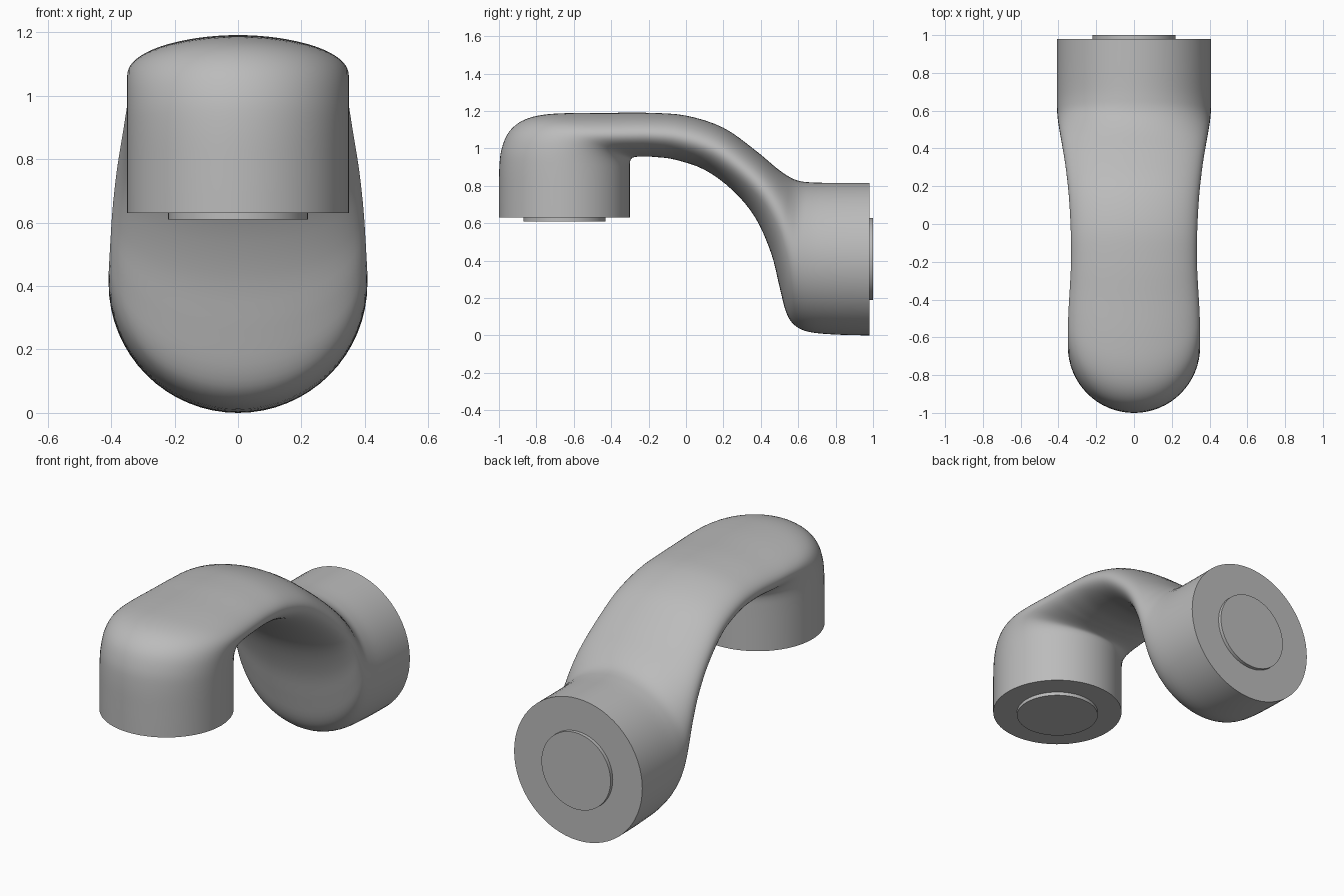
import bpy, bmesh, math
from mathutils import Vector

if "Cube" in bpy.data.objects:
    bpy.data.objects.remove(bpy.data.objects["Cube"])

grey = bpy.data.materials.new("plain grey")
grey.diffuse_color = (0.5, 0.5, 0.5, 1)
grey.use_nodes = True
grey.node_tree.nodes["Principled BSDF"].inputs["Base Color"].default_value = grey.diffuse_color

# Stations along the bend: outer y, outer z, inner y, inner z, half width
STATIONS = [
    (-1.00, 0.63, -0.30, 0.63, 0.35),
    (-1.00, 0.76, -0.30, 0.76, 0.35),
    (-0.998, 0.90, -0.30, 0.87, 0.35),
    (-0.985, 1.00, -0.30, 0.915, 0.35),
    (-0.945, 1.09, -0.297, 0.935, 0.35),
    (-0.87, 1.15, -0.29, 0.947, 0.35),
    (-0.76, 1.18, -0.275, 0.953, 0.349),
    (-0.60, 1.189, -0.25, 0.956, 0.345),
    (-0.40, 1.19, -0.22, 0.956, 0.338),
    (-0.20, 1.19, -0.17, 0.954, 0.333),
    (0.00, 1.175, -0.06, 0.94, 0.335),
    (0.20, 1.11, 0.10, 0.885, 0.345),
    (0.37, 0.99, 0.25, 0.775, 0.363),
    (0.48, 0.898, 0.37, 0.63, 0.382),
    (0.54, 0.855, 0.455, 0.44, 0.395),
    (0.585, 0.832, 0.50, 0.26, 0.402),
    (0.625, 0.822, 0.535, 0.125, 0.406),
    (0.67, 0.818, 0.58, 0.055, 0.408),
    (0.73, 0.816, 0.66, 0.018, 0.408),
    (0.84, 0.816, 0.81, 0.004, 0.408),
    (0.98, 0.816, 0.98, 0.00, 0.408),
]
SIDES, STEPS = 64, 4


def spline(a, b, c, d, t):
    """Catmull-Rom blend of four stations."""
    return [0.5 * (2 * q + (r - p) * t + (2 * p - 5 * q + 4 * r - s) * t * t
                   + (3 * q - p - 3 * r + s) * t ** 3)
            for p, q, r, s in zip(a, b, c, d)]


def finish(bm, name):
    bmesh.ops.recalc_face_normals(bm, faces=bm.faces)
    mesh = bpy.data.meshes.new(name)
    bm.to_mesh(mesh)
    bm.free()
    mesh.materials.append(grey)
    obj = bpy.data.objects.new(name, mesh)
    bpy.context.collection.objects.link(obj)
    bpy.ops.object.select_all(action='DESELECT')
    obj.select_set(True)
    bpy.context.view_layer.objects.active = obj
    bpy.ops.object.shade_smooth_by_angle(angle=math.radians(40))
    return obj


# Curved pipe body, lofted through elliptical sections
rows = []
n = len(STATIONS)
for i in range(n - 1):
    quad = [STATIONS[min(max(i + k, 0), n - 1)] for k in (-1, 0, 1, 2)]
    rows += [spline(*quad, j / STEPS) for j in range(STEPS)]
rows.append(STATIONS[-1])

bm = bmesh.new()
rings = []
for oy, oz, iy, iz, half in rows:
    outer, inner = Vector((0, oy, oz)), Vector((0, iy, iz))
    mid, arm = (outer + inner) / 2, (outer - inner) / 2
    ring = []
    for k in range(SIDES):
        a = math.tau * k / SIDES
        ring.append(bm.verts.new(mid + arm * math.cos(a)
                                 + Vector((half * math.sin(a), 0, 0))))
    rings.append(ring)
for lo, hi in zip(rings, rings[1:]):
    for k in range(SIDES):
        m = (k + 1) % SIDES
        bm.faces.new((lo[k], lo[m], hi[m], hi[k]))
bm.faces.new(rings[0])
bm.faces.new(rings[-1])
finish(bm, "curved_body")


# Shallow raised discs on both end faces
def end_disc(name, location, tilt):
    bm = bmesh.new()
    bmesh.ops.create_cone(bm, cap_ends=True, segments=SIDES,
                          radius1=0.22, radius2=0.22, depth=0.04)
    obj = finish(bm, name)
    obj.location = location
    obj.rotation_euler.x = tilt


end_disc("lower_end_disc", (0, -0.65, 0.63), 0)
end_disc("rear_end_disc", (0, 0.98, 0.408), math.pi / 2)
